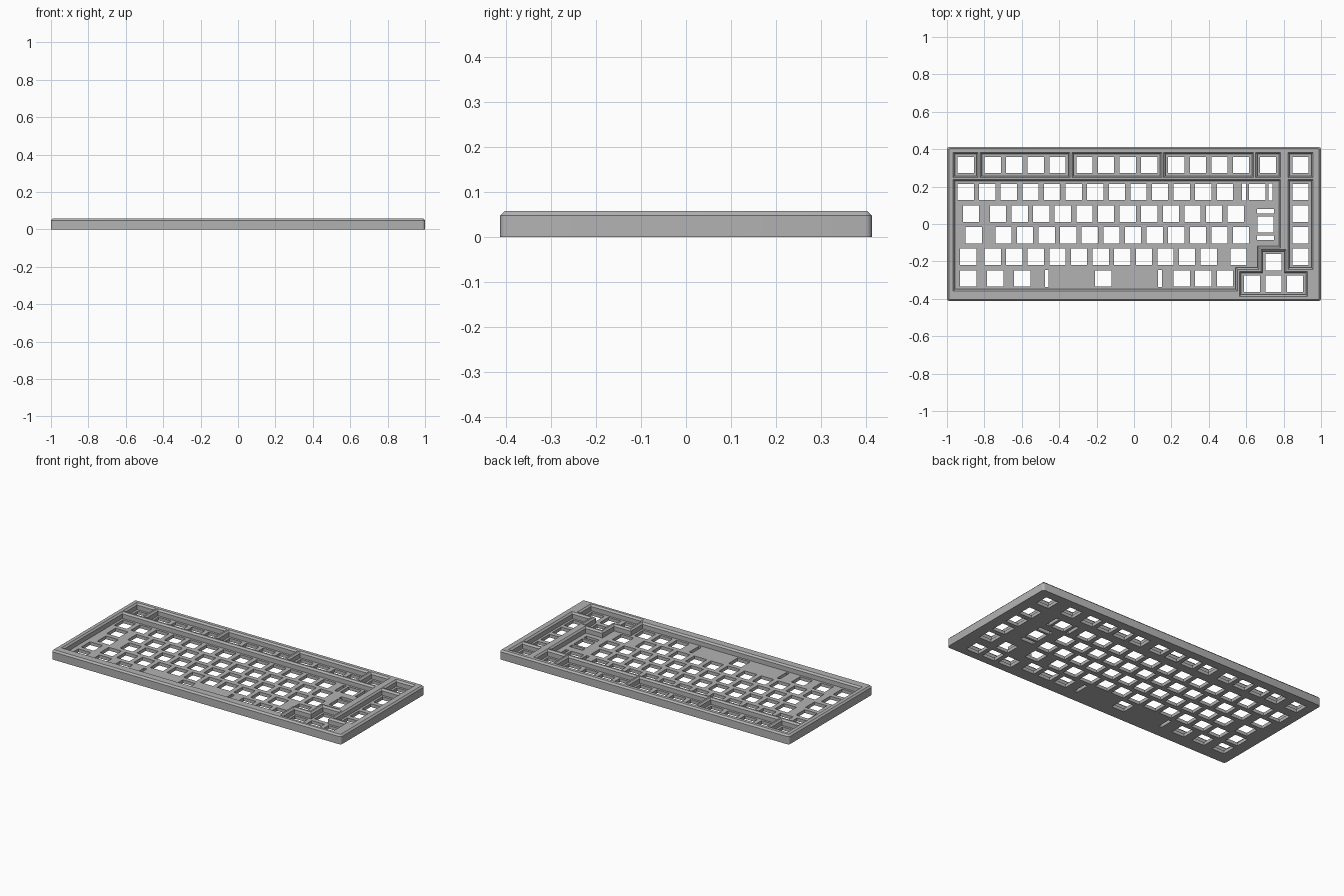
import bpy, bmesh
from mathutils import Vector

cube = bpy.data.objects.get("Cube")
if cube:
    bpy.data.objects.remove(cube, do_unlink=True)

U = 0.1155            # one key unit
HOLE = 0.087          # switch opening
TOP, PLATE, RIM = 0.058, 0.02, 0.01
HALF_Y = 0.413


def kx(c):
    return -0.9 + U * c


def ky(r):
    return 0.171 - U * r


def make_object(name, bm):
    bmesh.ops.recalc_face_normals(bm, faces=bm.faces)
    mesh = bpy.data.meshes.new(name)
    bm.to_mesh(mesh)
    bm.free()
    obj = bpy.data.objects.new(name, mesh)
    bpy.context.collection.objects.link(obj)
    return obj


def offset(points, d):
    """Grow a right-angled counter-clockwise outline by d."""
    out = []
    for i, p in enumerate(points):
        a = (p - points[i - 1]).normalized()
        b = (points[(i + 1) % len(points)] - p).normalized()
        out.append(p + d * Vector((a.y + b.y, -a.x - b.x)))
    return out


def add_loft(bm, layers):
    """Closed solid through stacked outlines: (points, z)."""
    rings = [[bm.verts.new((p.x, p.y, z)) for p in pts] for pts, z in layers]
    for low, high in zip(rings, rings[1:]):
        for i in range(len(low)):
            bm.faces.new((low[i - 1], low[i], high[i], high[i - 1]))
    bm.faces.new(rings[0][::-1])
    bm.faces.new(rings[-1])


def rect(x, y, w, h):
    return [Vector((x + sx * w / 2, y + sy * h / 2))
            for sx, sy in ((-1, -1), (1, -1), (1, 1), (-1, 1))]


def key_box(c0, c1, r0, r1):
    return [(c0, r1), (c1, r1), (c1, r0), (c0, r0)]


# Case block: rounded corners and chamfered top edge
bm = bmesh.new()
bmesh.ops.create_cube(bm, size=1)
for v in bm.verts:
    v.co = Vector((v.co.x * 2, v.co.y * 2 * HALF_Y, (v.co.z + 0.5) * TOP))
upright = [e for e in bm.edges if abs(e.verts[0].co.z - e.verts[1].co.z) > 0.01]
bmesh.ops.bevel(bm, geom=upright, offset=0.015, segments=4, profile=0.5, affect='EDGES')
rim = [e for e in bm.edges if all(v.co.z > TOP - 0.001 for v in e.verts)]
bmesh.ops.bevel(bm, geom=rim, offset=RIM, segments=1, affect='EDGES')
case = make_object("keyboard_case", bm)

# Key wells, outlined in key units (column, row)
wells = [key_box(a, b, -1.75, -0.75) for a, b in
         ((-0.5, 0.5), (0.75, 4.75), (5, 9), (9.25, 13.25), (13.5, 14.5), (15, 16))]
wells.append(key_box(15, 16, -0.5, 3.5))
wells.append([(-0.5, 4.5), (12.5, 4.5), (12.5, 3.5), (13.5, 3.5),
              (13.5, 2.5), (14.5, 2.5), (14.5, -0.5), (-0.5, -0.5)])
wells.append([(12.75, 4.75), (15.75, 4.75), (15.75, 3.75), (14.75, 3.75),
              (14.75, 2.75), (13.75, 2.75), (13.75, 3.75), (12.75, 3.75)])
bm = bmesh.new()
for well in wells:
    inner = [Vector((kx(c), ky(r))) for c, r in well]
    outer = offset(inner, RIM - 0.0005)
    add_loft(bm, [(inner, PLATE), (inner, TOP - RIM), (outer, TOP), (outer, TOP + 0.02)])
well_cutter = make_object("well_cutter", bm)

# Switch openings, row by row: (row, first column, count)
runs = [(-1.25, 0, 1), (-1.25, 1.25, 4), (-1.25, 5.5, 4), (-1.25, 9.75, 4),
        (-1.25, 14, 1), (-1.25, 15.5, 1),
        (0, 0, 13), (0, 13.5, 1),
        (1, 0.25, 1), (1, 1.5, 12), (1.5, 13.875, 1),
        (2, 0.375, 1), (2, 1.75, 12),
        (3, 0.125, 1), (3, 1.25, 11), (3, 12.625, 1),
        (4, 0.125, 1), (4, 1.375, 1), (4, 2.625, 1), (4, 6.375, 1), (4, 10, 3),
        (3.25, 14.25, 1), (4.25, 13.25, 3)]
openings = [rect(kx(c + i), ky(r), HOLE, HOLE) for r, c, n in runs for i in range(n)]
openings += [rect(kx(15.5), ky(r), HOLE, HOLE) for r in range(4)]

# Stabiliser slits beside the wide keys
for side in (-1, 1):
    openings.append(rect(kx(13.5) + side * 0.071, ky(0), 0.02, 0.09))
    openings.append(rect(kx(6.375) + side * 0.303, ky(4), 0.02, 0.09))
    openings.append(rect(kx(13.875), ky(1.5) + side * 0.071, 0.09, 0.025))
bm = bmesh.new()
for outline in openings:
    add_loft(bm, [(outline, -0.05), (outline, TOP - 0.02)])
hole_cutter = make_object("hole_cutter", bm)

# Cut wells and openings, then keep the finished mesh
for cutter in (well_cutter, hole_cutter):
    cutter.hide_render = True
    mod = case.modifiers.new(cutter.name, 'BOOLEAN')
    mod.operation = 'DIFFERENCE'
    mod.solver = 'EXACT'
    mod.object = cutter
graph = bpy.context.evaluated_depsgraph_get()
finished = bpy.data.meshes.new_from_object(case.evaluated_get(graph))
case.modifiers.clear()
case.data = finished
for cutter in (well_cutter, hole_cutter):
    bpy.data.objects.remove(cutter, do_unlink=True)

# Grey material
grey = bpy.data.materials.new("plain_grey")
grey.use_nodes = True
colour = (0.45, 0.45, 0.45, 1)
grey.diffuse_color = colour
grey.node_tree.nodes["Principled BSDF"].inputs["Base Color"].default_value = colour
case.data.materials.clear()
case.data.materials.append(grey)

bpy.ops.object.select_all(action='DESELECT')
case.select_set(True)
bpy.context.view_layer.objects.active = case
bpy.ops.object.shade_smooth_by_angle(angle=0.5)
